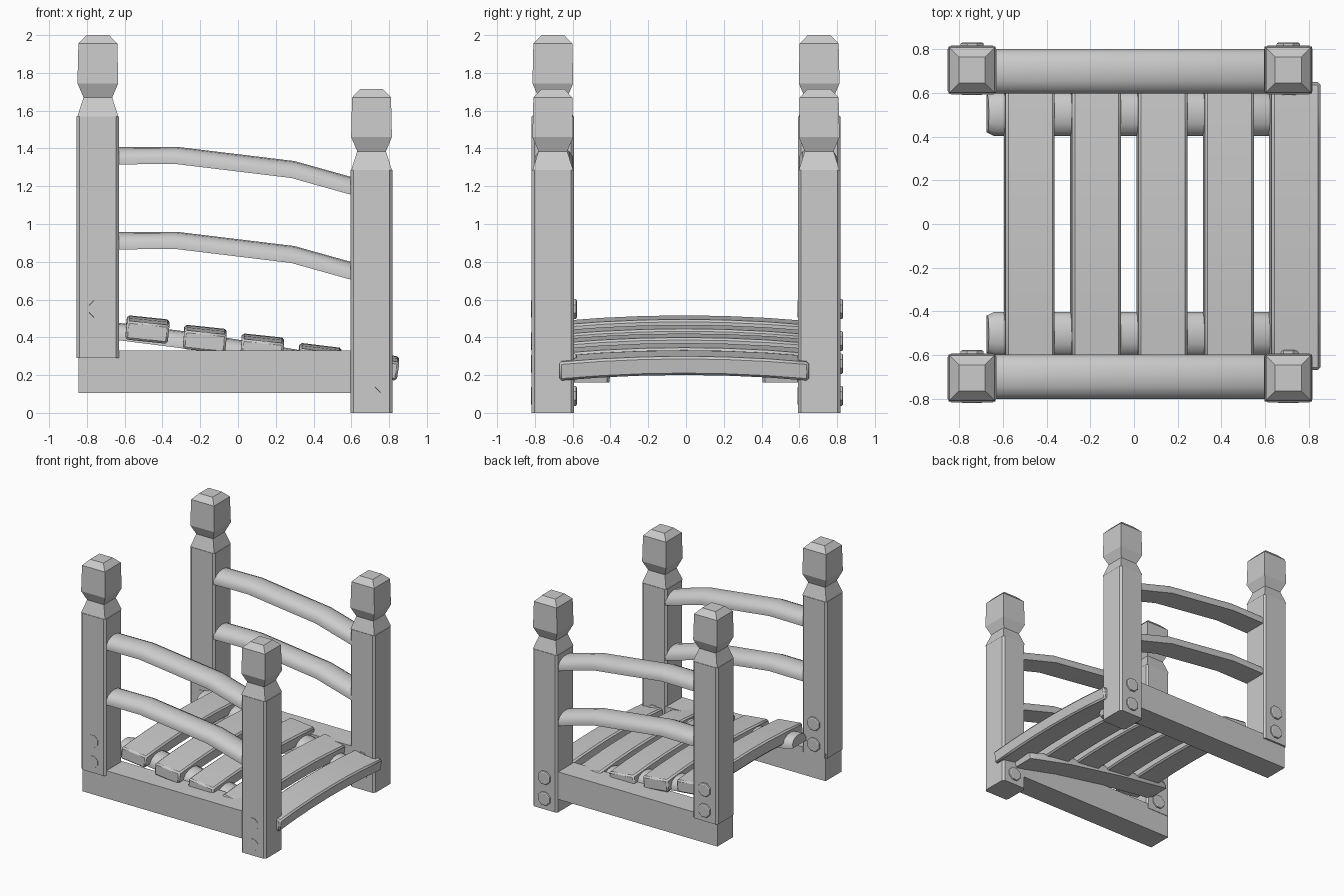
import bpy, bmesh, math
from mathutils import Matrix, Vector

cube = bpy.data.objects.get("Cube")
if cube:
    bpy.data.objects.remove(cube, do_unlink=True)

mat = bpy.data.materials.new("weathered grey wood")
mat.use_nodes = True
GREY = (0.6, 0.6, 0.6, 1)
mat.diffuse_color = GREY
mat.node_tree.nodes["Principled BSDF"].inputs["Base Color"].default_value = GREY


def finish(name, bm, bevel=0.0, smooth=True):
    """Turn a bmesh into a named, shaded object."""
    bmesh.ops.recalc_face_normals(bm, faces=bm.faces)
    me = bpy.data.meshes.new(name)
    bm.to_mesh(me)
    bm.free()
    me.materials.append(mat)
    ob = bpy.data.objects.new(name, me)
    bpy.context.collection.objects.link(ob)
    if bevel:
        mod = ob.modifiers.new("bevel", 'BEVEL')
        mod.width = bevel
        mod.segments = 1
        mod.limit_method = 'ANGLE'
        mod.angle_limit = math.radians(50)
    if smooth:
        bpy.ops.object.select_all(action='DESELECT')
        ob.select_set(True)
        bpy.context.view_layer.objects.active = ob
        bpy.ops.object.shade_smooth_by_angle(angle=math.radians(40))
    return ob


def loft(bm, rings):
    """Skin a list of closed point rings and cap both ends."""
    loops = [[bm.verts.new(p) for p in ring] for ring in rings]
    n = len(loops[0])
    for a, b in zip(loops, loops[1:]):
        for i in range(n):
            bm.faces.new((a[i], a[(i + 1) % n], b[(i + 1) % n], b[i]))
    bm.faces.new(loops[0])
    bm.faces.new(loops[-1][::-1])


def square(x, y, z, h, c=0.0):
    """Square ring, with chamfered corners when c is given."""
    pts = [(-h, -h), (h, -h), (h, h), (-h, h)]
    if c:
        k = h - c
        pts = [(-k, -h), (k, -h), (h, -k), (h, k), (k, h), (-k, h), (-h, k), (-h, -k)]
    return [(x + px, y + py, z) for px, py in pts]


def box(name, size, loc, bevel=0.0):
    bm = bmesh.new()
    bmesh.ops.create_cube(bm, size=1, matrix=Matrix.Translation(loc) @ Matrix.Diagonal((*size, 1)))
    return finish(name, bm, bevel)


def post(name, x, y, base, top):
    # squared shaft with eased corners
    bm = bmesh.new()
    shaft_top = top - 0.43
    loft(bm, [square(x, y, z, 0.112, 0.016) for z in (base, shaft_top)])
    finish(name + "_shaft", bm)
    # carved finial
    bm = bmesh.new()
    profile = [(0.0, 0.108), (0.1, 0.076), (0.175, 0.108), (0.385, 0.103), (0.43, 0.06)]
    loft(bm, [square(x, y, shaft_top + dz, h) for dz, h in profile])
    finish(name + "_finial", bm, smooth=False)


def bolt(name, x, y, z):
    bm = bmesh.new()
    rings = []
    for dy, r in ((-0.115, 0.05), (0.117, 0.058), (0.123, 0.056), (0.127, 0.048)):
        rings.append([(x + r * math.cos(a), y + dy, z + r * math.sin(a))
                      for a in (math.tau * (i + 0.5) / 8 for i in range(8))])
    loft(bm, rings)
    finish(name, bm, smooth=False)


# cross-section of a log rail: rounded top, flat underside
SECTION = [(-0.1, -0.045), (0.1, -0.045), (0.102, -0.01), (0.082, 0.022), (0.045, 0.04),
           (0, 0.046), (-0.045, 0.04), (-0.082, 0.022), (-0.102, -0.01)]


def log(name, path, y, chamfer=False):
    """Sweep the rail section along a path in the xz plane."""
    pts = [Vector((px, 0, pz)) for px, pz in path]
    rings = []
    for i, p in enumerate(pts):
        t = (pts[min(i + 1, len(pts) - 1)] - pts[max(i - 1, 0)]).normalized()
        up = Vector((-t.z, 0, t.x))
        frames = [(p, 1.0)]
        if chamfer and i == 0:
            frames = [(p, 0.85), (p + t * 0.03, 1.0)]
        if chamfer and i == len(pts) - 1:
            frames = [(p - t * 0.03, 1.0), (p, 0.85)]
        for c, s in frames:
            rings.append([c + up * sz * s + Vector((0, y + sy * s, 0)) for sy, sz in SECTION])
    bm = bmesh.new()
    loft(bm, rings)
    finish(name, bm)


def slat(name, x, z, tilt, shift):
    """Tread arched upward in the middle, tilted down the slope."""
    rings = []
    steps = 6
    turn = Matrix.Rotation(math.radians(tilt), 3, 'Y')
    for i in range(steps + 1):
        u = 2 * i / steps - 1
        lift = -0.03 * u * u
        rings.append([turn @ Vector((sx * 0.113, 0, sz * 0.05))
                      + Vector((x, u * 0.66 + shift, z + lift))
                      for sx, sz in ((-1, -1), (1, -1), (1, 1), (-1, 1))])
    bm = bmesh.new()
    loft(bm, rings)
    finish(name, bm, bevel=0.012)


RAIL = [(-0.68, 1.36), (-0.33, 1.363), (0.29, 1.288), (0.64, 1.19)]
STRINGER = [(-0.67, 0.435), (-0.2, 0.375), (0.3, 0.29), (0.7, 0.197)]

# posts, bolts, beams, rails and stringers on both sides
for side, s in (("right", -1), ("left", 1)):
    y = 0.705 * s
    for kind, x, base, top in (("tall", -0.742, 0.29, 2.0), ("short", 0.707, 0.0, 1.715)):
        name = f"{side}_side_{kind}_post"
        post(name, x, y, base, top)
        for j, dz in enumerate((0.09, 0.26)):
            bolt(f"{name}_bolt_{j + 1}", x, y, base + dz)
    box(f"{side}_side_beam", (1.545, 0.204, 0.225), (-0.0725, 0.699 * s, 0.2175))
    log(f"{side}_side_upper_rail", RAIL, 0.699 * s)
    log(f"{side}_side_lower_rail", [(px, pz - 0.45) for px, pz in RAIL], 0.699 * s)
    log(f"{side}_side_stringer", STRINGER, 0.505 * s, chamfer=True)

# arched treads stepping down the slope
for i, (z, tilt) in enumerate(((0.456, 6), (0.406, 6), (0.36, 6), (0.308, 7), (0.266, 9))):
    slat(f"tread_{i + 1}", -0.48 + 0.304 * i, z, tilt, -0.01)
